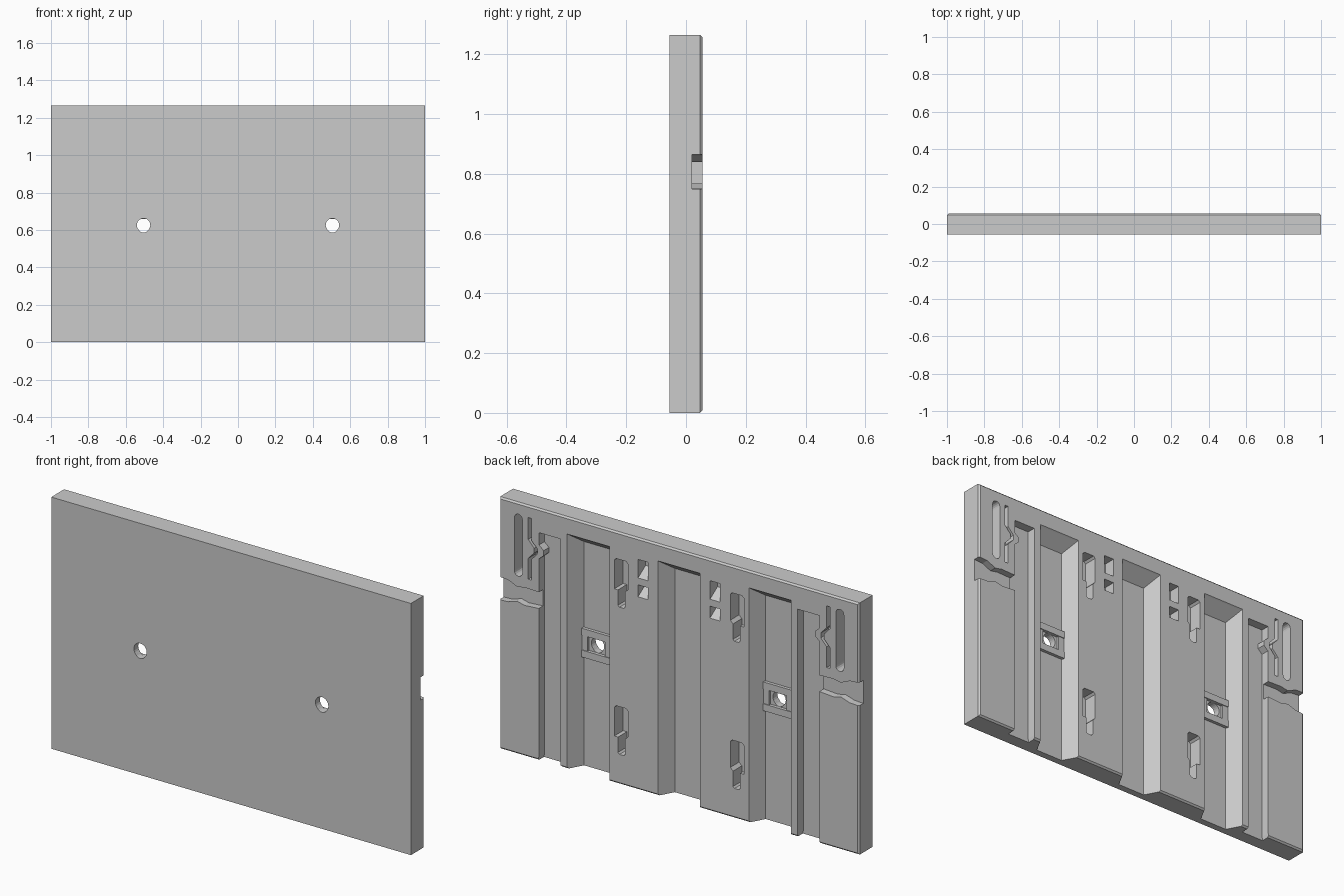
import bpy, bmesh, math

if "Cube" in bpy.data.objects:
    bpy.data.objects.remove(bpy.data.objects["Cube"])

W, T, H = 1.0, 0.055, 1.265      # half width, half thickness, height


def new_obj(name, bm):
    bmesh.ops.recalc_face_normals(bm, faces=bm.faces)
    me = bpy.data.meshes.new(name)
    bm.to_mesh(me)
    bm.free()
    ob = bpy.data.objects.new(name, me)
    bpy.context.collection.objects.link(ob)
    return ob


def hull(name, pts):
    bm = bmesh.new()
    for p in pts:
        bm.verts.new(p)
    bmesh.ops.convex_hull(bm, input=bm.verts)
    bmesh.ops.dissolve_limit(bm, angle_limit=0.01, verts=bm.verts, edges=bm.edges)
    return new_obj(name, bm)


def rect(x0, x1, z0, z1, y):
    return [(x, y, z) for x in (x0, x1) for z in (z0, z1)]


def box(name, x0, x1, z0, z1, y0, y1):
    return hull(name, rect(x0, x1, z0, z1, y0) + rect(x0, x1, z0, z1, y1))


def prism(name, poly, y0, y1):
    bm = bmesh.new()
    f = bm.faces.new([bm.verts.new((x, y0, z)) for x, z in poly])
    ext = bmesh.ops.extrude_face_region(bm, geom=[f])
    for v in ext["geom"]:
        if isinstance(v, bmesh.types.BMVert):
            v.co.y = y1
    return new_obj(name, bm)


def cut(ob, cutter):
    cutter.hide_render = True
    m = ob.modifiers.new("cut", "BOOLEAN")
    m.operation, m.solver, m.object = "DIFFERENCE", "EXACT", cutter
    bpy.context.view_layer.objects.active = ob
    bpy.ops.object.modifier_apply(modifier=m.name)
    bpy.data.objects.remove(cutter)


def groove(cx, top):
    """Open-bottomed channel with sloping sides and a sloping top."""
    d, lip = 0.075, 0.006
    cut(plate, hull("groove_cutter",
        rect(cx - .117, cx + .117, -.1, top, T + .05) + rect(cx - .117, cx + .117, -.1, top, T)
        + rect(cx - .112, cx + .112, -.1, top - .004, T - lip)
        + rect(cx - .076, cx + .076, -.1, top - .055, T - d)))


def disc(cx, cz, r, n=24, a0=0, a1=2 * math.pi, end=False):
    k = n - 1 if end else n
    return [(cx + r * math.cos(a0 + (a1 - a0) * i / k),
             cz + r * math.sin(a0 + (a1 - a0) * i / k)) for i in range(n)]


def slot(cx, z0, z1, r):
    return (disc(cx, z1 - r, r, 9, 0, math.pi, True)
            + disc(cx, z0 + r, r, 9, math.pi, 2 * math.pi, True))


# Main plate, chamfered around its back face
c = 0.008
plate = hull("mounting_plate", rect(-W, W, 0, H, -T) + rect(-W, W, 0, H, T - c)
             + rect(-W + c, W - c, c, H - c, T))

# Three wide vertical channels
for cx in (-.505, 0, .505):
    groove(cx, 1.18)

for s in (-1, 1):
    def side(poly):
        return [(s * x, z) for x, z in poly]

    # Narrow rail channel with a chamfered lower mouth
    cut(plate, prism("rail_cutter", side([(.66, 1.145), (.78, 1.145), (.78, .02), (.79, -.05),
                                          (.65, -.05), (.66, .02)]), T - .045, T + .05))
    # Notch running out to the side edge
    cut(plate, prism("notch_cutter", side([
        (.76, .845), (.86, .848), (.9, .84), (.95, .862), (1.05, .868), (1.05, .747),
        (.95, .752), (.9, .768), (.86, .758), (.76, .765)]), T - .035, T + .05))
    # Rounded long slot beside the spring arm
    cut(plate, prism("slot_cutter", side(slot(.894, .895, 1.207, .022)), T - .07, T + .05))
    # Kinked slit that frees the spring arm
    path = [(.83, 1.205), (.83, 1.095), (.797, 1.06), (.797, 1.035), (.83, 1.0), (.83, .895)]
    slit = [(x + .009, z) for x, z in path] + [(x - .009, z) for x, z in reversed(path)]
    cut(plate, prism("slit_cutter", side(slit), T - .06, T + .05))
    # Nub of the spring arm, reaching into the rail channel
    prism("spring_nub", side([(.783, 1.085), (.755, 1.06), (.755, 1.035), (.783, 1.01)]),
          T - .05, T - .002)
    # Stepped hanging slots, upper and lower
    for z in (.89, .15):
        cut(plate, prism("hanger_cutter", side([
            (.36, z + .23), (.35, z + .24), (.295, z + .24), (.285, z + .23), (.285, z + .1),
            (.30, z + .085), (.30, z + .008), (.308, z), (.332, z), (.34, z + .008),
            (.34, z + .085), (.36, z + .085)]), T - .07, T + .05))
    # Pair of latch pockets with ramped lower ends
    for z0, z1 in ((1.065, 1.158), (.97, 1.03)):
        x0, x1 = sorted((s * .172, s * .228))
        cut(plate, hull("latch_cutter", rect(x0, x1, z0, z1, T + .05) + rect(x0, x1, z0, z1, T)
                        + rect(x0, x1, z0 + .04, z1, T - .06)))
    # Keyhole screw hole through the channel floor
    cx = s * .505
    cut(plate, prism("hole_cutter", disc(cx, .626, .036), -.2, .2))
    cut(plate, prism("hole_cutter", disc(cx, .614, .0285), -.2, .2))
    # Raised frame around the screw hole
    for z0, z1 in ((.66, .695), (.55, .585)):
        box("screw_frame_bar", cx - .08, cx + .08, z0, z1, -.024, -.004)
    for x in (-.064, .064):
        box("screw_frame_post", cx + x - .016, cx + x + .016, .583, .662, -.024, -.008)
